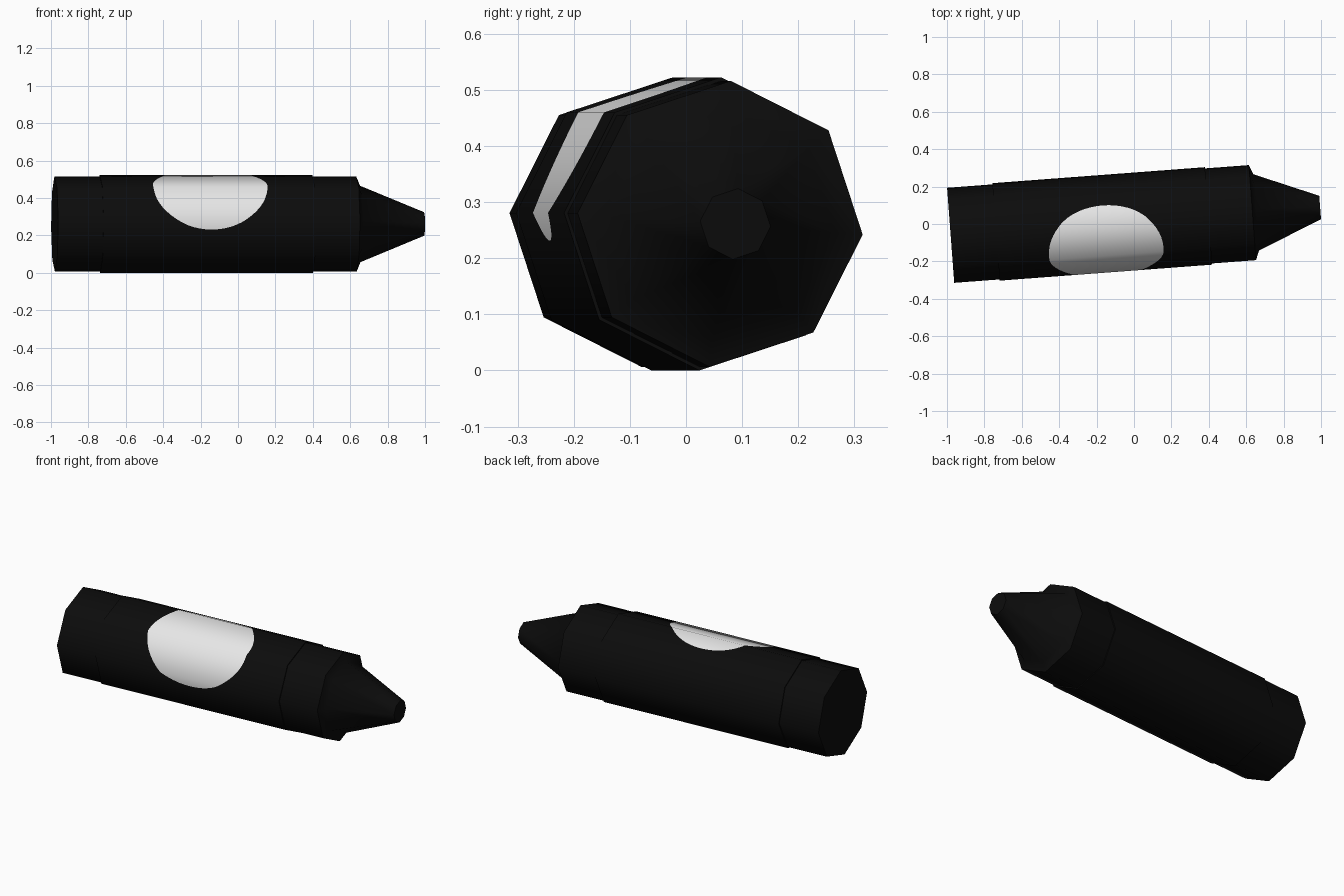
import bpy, bmesh, math
from mathutils import Matrix, Vector

if "Cube" in bpy.data.objects:
    bpy.data.objects.remove(bpy.data.objects["Cube"])

SIDES = 8
PHASE = math.radians(-4.3)      # roll of the octagon
YAW = math.radians(4.3)         # crayon lies slightly turned
R_WAX, R_WRAP = 0.2555, 0.262
WRAP_A, WRAP_B = -0.74, 0.40    # wrapper ends along the axis
PLACE = Matrix.Translation((0, 0.0132, R_WRAP * math.cos(PHASE))) @ Matrix.Rotation(YAW, 4, 'Z')


def material(name, c):
    m = bpy.data.materials.new(name)
    m.diffuse_color = (c, c, c, 1)
    m.use_nodes = True
    m.node_tree.nodes["Principled BSDF"].inputs["Base Color"].default_value = m.diffuse_color
    return m


BLACK = material("black wax", 0.0035)
WHITE = material("white label", 0.8)


def finish(bm, name, mats):
    bmesh.ops.remove_doubles(bm, verts=bm.verts, dist=1e-5)
    me = bpy.data.meshes.new(name)
    bm.to_mesh(me)
    bm.free()
    for m in mats:
        me.materials.append(m)
    ob = bpy.data.objects.new(name, me)
    bpy.context.collection.objects.link(ob)
    ob.matrix_world = PLACE
    return ob


def lathe(name, profile):
    """Octagonal turned part from (position, radius) points along the axis."""
    bm = bmesh.new()
    rings = []
    for s, r in profile:
        angs = [PHASE + i * math.tau / SIDES for i in range(SIDES)]
        rings.append([bm.verts.new((s, r * math.cos(a), r * math.sin(a))) for a in angs])
    for a, b in zip(rings, rings[1:]):
        for i in range(SIDES):
            j = (i + 1) % SIDES
            bm.faces.new((a[i], b[i], b[j], a[j]))
    # cap the free end (the other end meets the wrapper)
    cap = rings[0] if profile[0][1] < R_WRAP else rings[-1]
    bm.faces.new(cap)
    bmesh.ops.recalc_face_normals(bm, faces=bm.faces)
    if max(bm.faces, key=lambda f: len(f.verts)).normal.x * cap[0].co.x < 0:
        bmesh.ops.reverse_faces(bm, faces=bm.faces)
    ob = finish(bm, name, [BLACK])
    bpy.ops.object.select_all(action='DESELECT')
    ob.select_set(True)
    bpy.context.view_layer.objects.active = ob
    bpy.ops.object.shade_smooth_by_angle(angle=math.radians(50))


# wax ends, each including the small step up to the wrapper
lathe("crayon_base", [(-0.983, R_WAX), (WRAP_A, R_WAX), (WRAP_A, R_WRAP)])
lathe("crayon_tip", [(WRAP_B, R_WRAP), (WRAP_B, R_WAX), (0.635, R_WAX),
                     (0.655, 0.205), (0.998, 0.063)])

# paper wrapper, with the oval label cut into its facets
LABEL_S, LABEL_LEN = -0.16, 0.307
LABEL_ANG, LABEL_HALF = math.radians(126.5), math.radians(60.5)
STEP = math.tau / SIDES


def on_octagon(s, a):
    d = (a - PHASE) % STEP - STEP / 2
    r = R_WRAP * math.cos(STEP / 2) / math.cos(d)
    return (s, r * math.cos(a), r * math.sin(a))


def half_width(a):
    t = (a - LABEL_ANG) / LABEL_HALF
    return LABEL_LEN * math.sqrt(max(0.0, 1 - t * t))


edges = [PHASE + i * STEP for i in range(SIDES + 1)]
lo, hi = LABEL_ANG - LABEL_HALF, LABEL_ANG + LABEL_HALF
oval = [LABEL_ANG - LABEL_HALF * math.cos(math.pi * i / 28) for i in range(29)]
cols = sorted(edges + oval)
bm = bmesh.new()
for a, b in zip(cols, cols[1:]):
    if b - a < 1e-4:
        continue
    if lo - 1e-6 <= a and b <= hi + 1e-6:
        wa, wb = half_width(a), half_width(b)
        strips = [(WRAP_A, WRAP_A, LABEL_S - wa, LABEL_S - wb, 0),
                  (LABEL_S - wa, LABEL_S - wb, LABEL_S + wa, LABEL_S + wb, 1),
                  (LABEL_S + wa, LABEL_S + wb, WRAP_B, WRAP_B, 0)]
    else:
        strips = [(WRAP_A, WRAP_A, WRAP_B, WRAP_B, 0)]
    for s0a, s0b, s1a, s1b, mat in strips:
        f = bm.faces.new([bm.verts.new(on_octagon(s, t)) for s, t in
                          ((s0a, a), (s0b, b), (s1b, b), (s1a, a))])
        f.normal_update()
        c = f.calc_center_median()
        if f.normal.dot(Vector((0, c.y, c.z))) < 0:
            f.normal_flip()
        f.material_index = mat
        f.smooth = True
wrapper = finish(bm, "paper_wrapper", [BLACK, WHITE])
# round shading over the flat facets
wrapper.data.normals_split_custom_set_from_vertices(
    [Vector((0, v.co.y, v.co.z)).normalized() for v in wrapper.data.vertices])
